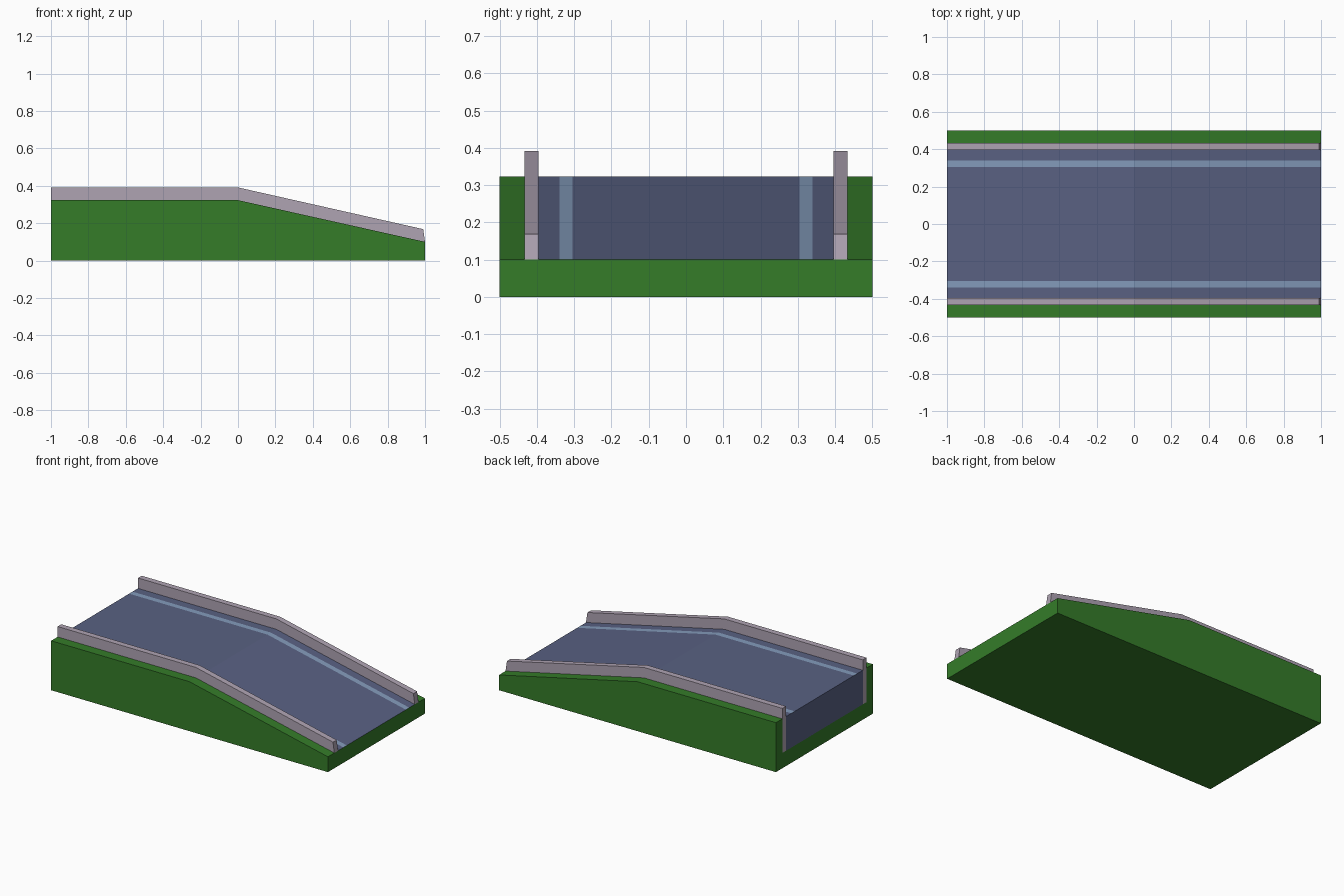
import bpy, bmesh

if "Cube" in bpy.data.objects:
    bpy.data.objects.remove(bpy.data.objects["Cube"])

LOW, HIGH, RAIL = 0.1, 0.323, 0.068
STATIONS = [(-1, HIGH), (0, HIGH), (1, LOW)]   # (x, surface height)
INNER, OUTER = 0.396, 0.434                    # kerb inner / outer y


def material(name, rgb):
    m = bpy.data.materials.new(name)
    m.diffuse_color = (*rgb, 1)
    m.use_nodes = True
    m.node_tree.nodes["Principled BSDF"].inputs["Base Color"].default_value = m.diffuse_color
    return m


def loft(name, sections, mats, stripe_spans=()):
    """Skin closed sections of equal point count along x and cap both ends."""
    bm = bmesh.new()
    rings = [[bm.verts.new(p) for p in s] for s in sections]
    n = len(rings[0])
    for a, b in zip(rings, rings[1:]):
        for i in range(n):
            j = (i + 1) % n
            f = bm.faces.new((a[i], a[j], b[j], b[i]))
            f.material_index = 1 if i in stripe_spans else 0
    bm.faces.new(rings[0])
    bm.faces.new(rings[-1])
    # the cutting runs out to nothing at the low end
    bmesh.ops.remove_doubles(bm, verts=bm.verts, dist=1e-5)
    bmesh.ops.dissolve_degenerate(bm, edges=bm.edges, dist=1e-5)
    bmesh.ops.recalc_face_normals(bm, faces=bm.faces)
    me = bpy.data.meshes.new(name)
    bm.to_mesh(me)
    bm.free()
    for m in mats:
        me.materials.append(m)
    ob = bpy.data.objects.new(name, me)
    bpy.context.collection.objects.link(ob)
    return ob


grass = material("grass", (0.035, 0.2, 0.022))
asphalt = material("asphalt", (0.1, 0.12, 0.225))
paint = material("paint", (0.23, 0.33, 0.5))
stone = material("stone", (0.43, 0.37, 0.45))

# Grass embankment: U-shaped section with a channel for the road
loft("embankment", [
    [(x, y, z) for y, z in ((-.5, 0), (.5, 0), (.5, h), (OUTER, h),
                            (OUTER, LOW), (-OUTER, LOW), (-OUTER, h), (-.5, h))]
    for x, h in STATIONS], [grass])

# Road wedge with two painted edge lines
tops = (INNER, 0.34, 0.305, -0.305, -0.34, -INNER)
loft("road", [
    [(x, -INNER, LOW - .001), (x, INNER, LOW - .001)] + [(x, y, h) for y in tops]
    for x, h in STATIONS], [asphalt, paint], stripe_spans=(3, 5))

# Kerb walls, with the low end cut square to the slope
for side, label in ((-1, "front"), (1, "back")):
    loft(label + "_kerb", [
        [(x, side * INNER, LOW), (x, side * OUTER, LOW),
         (x - tilt, side * OUTER, h + RAIL), (x - tilt, side * INNER, h + RAIL)]
        for (x, h), tilt in zip(STATIONS, (0, 0, 0.01))], [stone])
